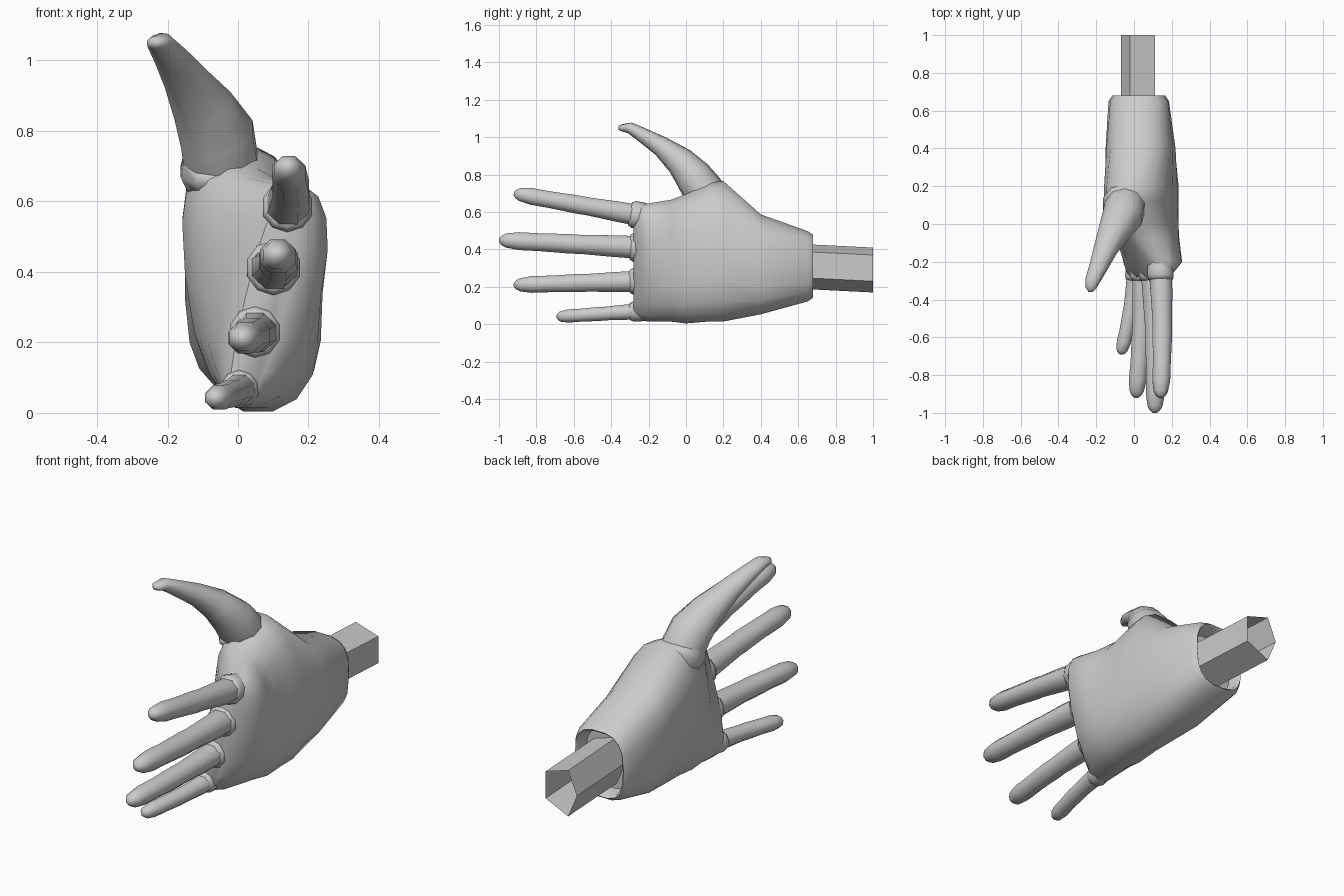
import bpy, bmesh, math
from mathutils import Vector

if "Cube" in bpy.data.objects:
    bpy.data.objects.remove(bpy.data.objects["Cube"], do_unlink=True)

grey = bpy.data.materials.new("plain grey")
grey.use_nodes = True
grey.diffuse_color = (0.6, 0.6, 0.6, 1)
grey.node_tree.nodes["Principled BSDF"].inputs["Base Color"].default_value = (0.6, 0.6, 0.6, 1)


def loft(name, rings, cap_start=True, cap_end=True, angle=50):
    """Skin a list of equal-length point rings."""
    bm = bmesh.new()
    rows = [[bm.verts.new(p) for p in ring] for ring in rings]
    n = len(rows[0])
    for a, b in zip(rows, rows[1:]):
        for i in range(n):
            j = (i + 1) % n
            bm.faces.new((a[i], a[j], b[j], b[i]))
    if cap_start:
        bm.faces.new(rows[0])
    if cap_end:
        bm.faces.new(rows[-1])
    bmesh.ops.recalc_face_normals(bm, faces=bm.faces)
    mesh = bpy.data.meshes.new(name)
    bm.to_mesh(mesh)
    bm.free()
    ob = bpy.data.objects.new(name, mesh)
    bpy.context.collection.objects.link(ob)
    mesh.materials.append(grey)
    if angle:
        bpy.ops.object.select_all(action='DESELECT')
        ob.select_set(True)
        bpy.context.view_layer.objects.active = ob
        bpy.ops.object.shade_smooth_by_angle(angle=math.radians(angle))


def tube(name, path, sides=8):
    """Round limb through (x, y, z, radius across x, radius in the yz plane)."""
    pts = [Vector(p[:3]) for p in path]
    rings = []
    for i, p in enumerate(path):
        t = (pts[min(i + 1, len(pts) - 1)] - pts[max(i - 1, 0)]).normalized()
        side = (Vector((1, 0, 0)) - t * t.x).normalized()
        up = side.cross(t)
        rings.append([pts[i] + side * math.cos(a) * p[3] + up * math.sin(a) * p[4]
                      for a in (2 * math.pi * (k + 0.5) / sides for k in range(sides))])
    loft(name, rings, angle=75)


def palm_ring(y, xb, zb, xt, zt, palm, back, power, n=18):
    """Section around a leaning spine, bulging to palm (-x) and back (+x)."""
    ring = []
    for k in range(n):
        a = 2 * math.pi * k / n
        c, s = math.cos(a), math.sin(a)
        c = math.copysign(abs(c) ** power, c)
        s = math.copysign(abs(s) ** power, s)
        t = (s + 1) / 2
        x = xb + (xt - xb) * t + c * (back if c > 0 else palm)
        ring.append((x, y, zb + (zt - zb) * t))
    return ring


# Palm and recessed cuff: y, bottom x z, top x z, palm bulge, back bulge, squareness
sections = [
    (0.60, 0.02, 0.16, 0.03, 0.45, 0.13, 0.13, 0.7),
    (0.67, 0.02, 0.15, 0.03, 0.47, 0.13, 0.13, 0.7),
    (0.68, 0.02, 0.14, 0.03, 0.48, 0.14, 0.14, 0.7),
    (0.65, 0.02, 0.12, 0.03, 0.50, 0.16, 0.16, 0.7),
    (0.40, 0.04, 0.05, 0.02, 0.59, 0.18, 0.19, 0.75),
    (0.20, 0.06, 0.01, -0.02, 0.77, 0.17, 0.21, 0.82),
    (0.12, 0.06, 0.01, -0.02, 0.76, 0.17, 0.21, 0.82),
    (0.00, 0.05, 0.00, 0.00, 0.70, 0.15, 0.21, 0.82),
    (-0.08, 0.04, 0.01, 0.06, 0.67, 0.14, 0.19, 0.82),
    (-0.20, 0.02, 0.01, 0.15, 0.65, 0.12, 0.15, 0.82),
    (-0.25, 0.00, 0.02, 0.15, 0.64, 0.08, 0.11, 0.82),
    (-0.28, 0.00, 0.03, 0.14, 0.62, 0.05, 0.07, 0.82),
]
loft("palm", [palm_ring(*s) for s in sections])

# Wrist post: open five-sided tube
outline = [(-0.07, 0.30), (-0.02, 0.42), (0.11, 0.38), (0.11, 0.24), (-0.02, 0.18)]
loft("wrist_post", [[(x, y, z + dz) for x, z in outline]
                    for y, dz in ((0.60, 0.01), (1.0, -0.01))],
     cap_start=False, cap_end=False, angle=0)

# Thumb, sweeping up and forward from inside the palm
tube("thumb", [
    (-0.02, 0.16, 0.60, 0.10, 0.09),
    (-0.05, 0.09, 0.72, 0.11, 0.11),
    (-0.06, 0.04, 0.79, 0.11, 0.10),
    (-0.10, -0.03, 0.87, 0.09, 0.08),
    (-0.15, -0.13, 0.95, 0.065, 0.055),
    (-0.19, -0.23, 1.01, 0.05, 0.04),
    (-0.22, -0.30, 1.05, 0.04, 0.03),
    (-0.23, -0.34, 1.05, 0.03, 0.02),
    (-0.23, -0.36, 1.05, 0.01, 0.01),
], 10)

# Thumb seam, a slight lip on the palm
tube("thumb_collar", [
    (-0.04, 0.12, 0.66, 0.11, 0.10),
    (-0.05, 0.10, 0.70, 0.12, 0.12),
    (-0.05, 0.09, 0.72, 0.11, 0.11),
], 10)

# Fingers with knuckle collars: base, tip, base radius, tip radius, collar radius
fingers = {
    "index": ((0.14, -0.24, 0.58), (0.14, -0.92, 0.70), 0.062, 0.044, 0.073),
    "middle": ((0.10, -0.24, 0.41), (0.11, -1.00, 0.45), 0.066, 0.047, 0.078),
    "ring": ((0.05, -0.24, 0.23), (0.01, -0.92, 0.21), 0.061, 0.044, 0.073),
    "little": ((0.01, -0.24, 0.07), (-0.07, -0.69, 0.04), 0.046, 0.035, 0.054),
}
# Fraction along the finger, and radius scale at that point
stations = [(0.0, 1.0), (0.2, 1.0), (0.42, 0.95), (0.5, 1.0), (0.72, 0.98),
            (0.86, 1.04), (0.95, 0.85), (0.98, 0.6), (1.0, 0.25)]
# Distance along the finger, and collar radius scale at that point
cuffs = [(-0.06, 0.9), (0.0, 1.0), (0.04, 1.0), (0.06, 0.85)]
for label, (base, tip, r0, r1, rc) in fingers.items():
    b, e = Vector(base), Vector(tip)
    path = []
    for f, k in stations:
        p = b.lerp(e, f)
        r = (r0 + (r1 - r0) * f) * k
        bow = 0.01 * math.sin(math.pi * f)
        path.append((p.x + bow, p.y, p.z, r * 1.06, r))
    tube(label + "_finger", path)
    d = (e - b).normalized()
    tube(label + "_collar", [(*(b + d * dist), rc * k, rc * k) for dist, k in cuffs], 10)
